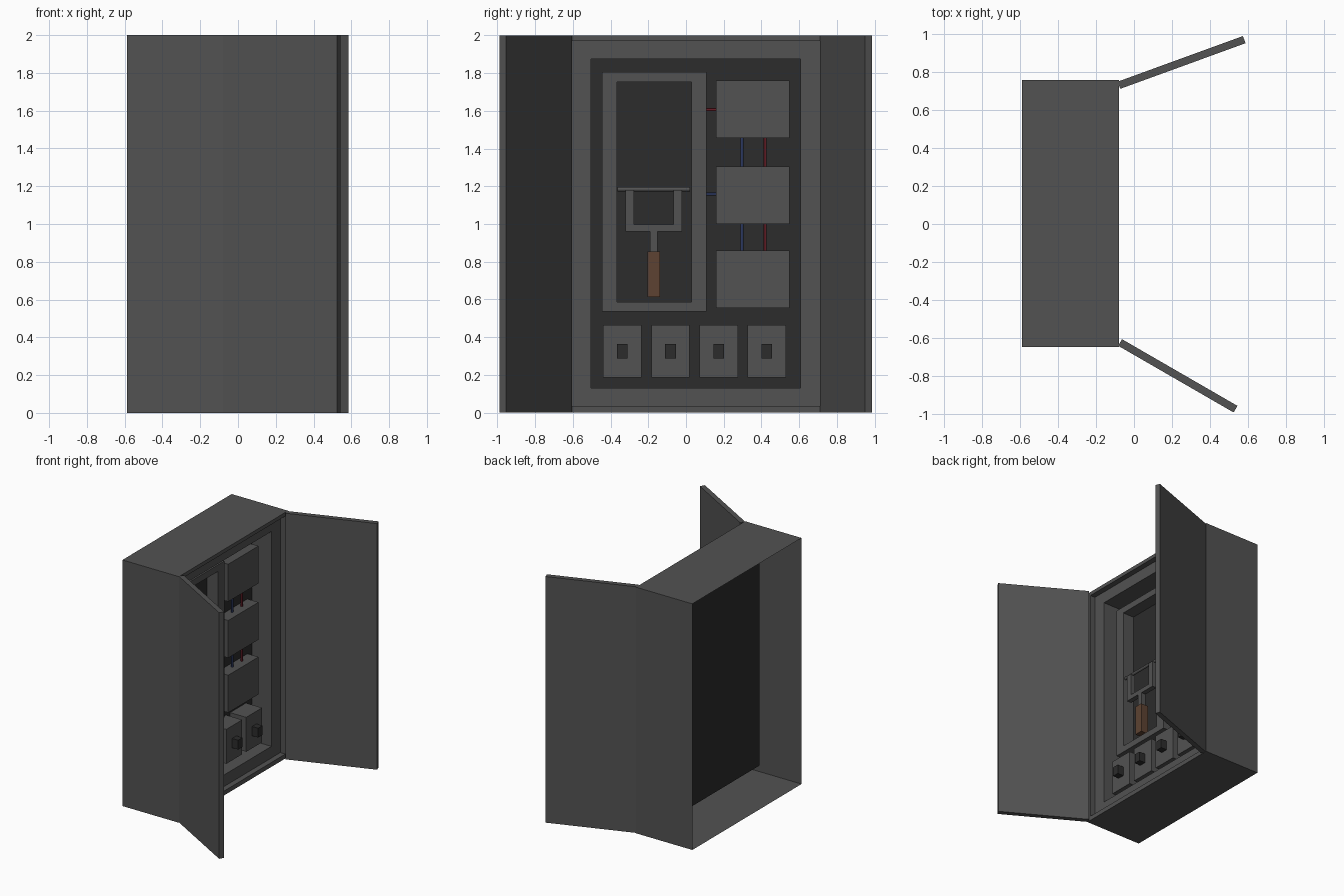
import bpy, bmesh
from math import radians, cos, sin
from mathutils import Vector, Matrix

if "Cube" in bpy.data.objects:
    bpy.data.objects.remove(bpy.data.objects["Cube"])


def material(name, rgb):
    m = bpy.data.materials.new(name)
    m.diffuse_color = (*rgb, 1)
    m.use_nodes = True
    m.node_tree.nodes["Principled BSDF"].inputs["Base Color"].default_value = m.diffuse_color
    return m


STEEL = material("steel", (0.085, 0.085, 0.085))
DARK = material("dark", (0.025, 0.025, 0.025))
RED = material("red", (0.13, 0.012, 0.02))
BLUE = material("blue", (0.025, 0.04, 0.12))
WOOD = material("wood", (0.11, 0.055, 0.032))


def finish(name, bm, mat):
    bmesh.ops.recalc_face_normals(bm, faces=bm.faces)
    me = bpy.data.meshes.new(name)
    bm.to_mesh(me)
    bm.free()
    ob = bpy.data.objects.new(name, me)
    bpy.context.collection.objects.link(ob)
    me.materials.append(mat)
    return ob


def add_box(bm, x, y, z):
    c = [Vector(((x[0] + x[1]) / 2, (y[0] + y[1]) / 2, (z[0] + z[1]) / 2))][0]
    m = Matrix.Translation(c) @ Matrix.Diagonal((x[1] - x[0], y[1] - y[0], z[1] - z[0], 1))
    bmesh.ops.create_cube(bm, size=1, matrix=m)


def box(name, x, y, z, mat=STEEL):
    bm = bmesh.new()
    add_box(bm, x, y, z)
    return finish(name, bm, mat)


def rect_loft(name, rings, mat=STEEL, closed=False):
    """Bridge rectangles given as (x, y0, y1, z0, z1)."""
    bm = bmesh.new()
    loops = [[bm.verts.new((x, y, z)) for y, z in ((a, c), (b, c), (b, d), (a, d))]
             for x, a, b, c, d in rings]
    pairs = list(zip(loops, loops[1:]))
    if closed:
        pairs.append((loops[-1], loops[0]))
    for p, q in pairs:
        for i in range(4):
            j = (i + 1) % 4
            bm.faces.new((p[i], p[j], q[j], q[i]))
    return finish(name, bm, mat)


def rod(name, centre, length, radius, axis, mat):
    bm = bmesh.new()
    rot = Matrix.Rotation(radians(90), 4, 'X') if axis == 'y' else Matrix()
    bmesh.ops.create_cone(bm, cap_ends=True, segments=12, radius1=radius, radius2=radius,
                          depth=length, matrix=Matrix.Translation(centre) @ rot)
    ob = finish(name, bm, mat)
    for p in ob.data.polygons:
        p.use_smooth = len(p.vertices) == 4
    return ob


# Cabinet shell: open back, raised rim, inset frame and deep recess
FRONT, FRAME, PLATE = -0.08, -0.125, -0.30
y0, y1 = -0.645, 0.757
rect_loft("cabinet_shell", [
    (-0.587, y0, y1, 0, 2),
    (FRONT, y0, y1, 0, 2),
    (FRONT, y0 + 0.035, y1 - 0.035, 0.036, 1.97),
    (FRAME, y0 + 0.035, y1 - 0.035, 0.036, 1.97),
    (FRAME, -0.504, 0.608, 0.13, 1.876),
    (PLATE, -0.504, 0.608, 0.13, 1.876)])
box("back_plate", (PLATE - 0.008, PLATE), (-0.504, 0.608), (0.13, 1.876), DARK)

# Two open doors, swung to different angles
for name, hx, hy, angle, side in (("door_right", -0.072, 0.71, 20, 1),
                                  ("door_left", -0.063, -0.605, -30, -1)):
    ob = box(name, (0, 0.70), (0, 0.04) if side > 0 else (-0.04, 0), (0, 2))
    ob.data.transform(Matrix.Translation((hx, hy, 0)) @ Matrix.Rotation(radians(angle), 4, 'Z'))

# Lever switch housing: a picture-frame surround
outer, inner = (-0.445, 0.11, 0.535, 1.806), (-0.365, 0.03, 0.587, 1.753)
rect_loft("lever_housing", [(PLATE, *outer), (-0.20, *outer), (-0.20, *inner), (PLATE, *inner)],
          closed=True)

# Lever: pivot bar, yoke, stem and wooden grip
LX = -0.22
rod("lever_pivot", (LX, -0.17, 1.184), 0.385, 0.012, 'y', STEEL)
bm = bmesh.new()
add_box(bm, (LX - 0.02, LX + 0.02), (-0.32, -0.275), (0.96, 1.18))
add_box(bm, (LX - 0.02, LX + 0.02), (-0.065, -0.02), (0.96, 1.18))
add_box(bm, (LX - 0.02, LX + 0.02), (-0.275, -0.065), (0.96, 0.997))
finish("lever_yoke", bm, STEEL)
box("lever_stem", (LX - 0.02, LX + 0.02), (-0.19, -0.15), (0.855, 0.96))
box("lever_grip", (LX - 0.033, LX + 0.033), (-0.205, -0.137), (0.612, 0.855), WOOD)

# Column of three relay boxes
for i, z in enumerate((0.555, 1.0, 1.457)):
    box(f"relay_box_{i + 1}", (PLATE, -0.20), (0.16, 0.549), (z, z + 0.304))

# Row of four small switches with dark toggles
for i in range(4):
    y = -0.338 + i * 0.2557
    box(f"switch_body_{i + 1}", (PLATE, -0.155), (y - 0.102, y + 0.102), (0.185, 0.465))
    box(f"switch_toggle_{i + 1}", (-0.155, -0.10), (y - 0.028, y + 0.028), (0.287, 0.363), DARK)

# Wires between the boxes and the lever housing
WX = -0.26
for i, z in enumerate((0.93, 1.38)):
    rod(f"red_wire_{i + 1}", (WX, 0.42, z), 0.18, 0.008, 'z', RED)
    rod(f"blue_wire_{i + 1}", (WX, 0.297, z), 0.18, 0.008, 'z', BLUE)
rod("red_feed_wire", (WX, 0.135, 1.606), 0.07, 0.008, 'y', RED)
rod("blue_feed_wire", (WX, 0.135, 1.158), 0.07, 0.008, 'y', BLUE)
